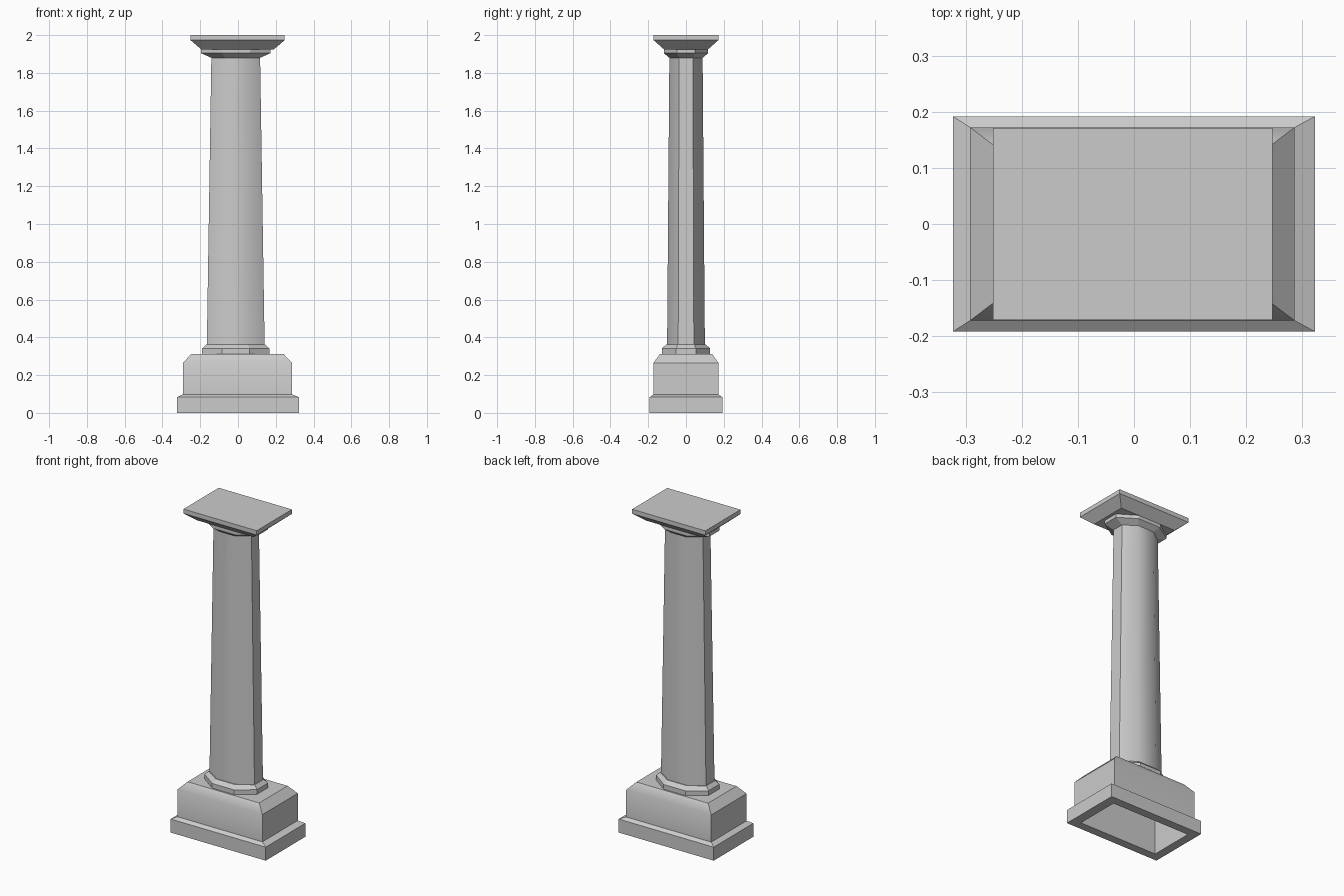
import bpy
import math

cube = bpy.data.objects.get("Cube")
if cube:
    bpy.data.objects.remove(cube, do_unlink=True)

stone = bpy.data.materials.new("grey stone")
stone.use_nodes = True
GREY = (0.6, 0.6, 0.6, 1)
stone.diffuse_color = GREY
stone.node_tree.nodes["Principled BSDF"].inputs["Base Color"].default_value = GREY


def rectangle(left, right, half_depth, z):
    return [(left, -half_depth, z), (right, -half_depth, z),
            (right, half_depth, z), (left, half_depth, z)]


def octagon(half_width, half_depth, z, centre=-0.012):
    """Flat-sided octagon, stretched to the given half extents."""
    points = []
    for i in range(8):
        a = math.pi / 8 + i * math.pi / 4
        k = math.cos(math.pi / 8)
        points.append((centre + half_width * math.cos(a) / k,
                       half_depth * math.sin(a) / k, z))
    return points


def loft(name, rings, smooth=None, joined=False):
    """Skin a stack of rings; joined links the last ring back to the first."""
    n = len(rings[0])
    verts = [p for ring in rings for p in ring]
    faces = []
    count = len(rings)
    for r in range(count if joined else count - 1):
        a, b = r * n, (r + 1) % count * n
        faces += [(a + i, a + (i + 1) % n, b + (i + 1) % n, b + i) for i in range(n)]
    if not joined:
        faces.append(tuple(reversed(range(n))))
        faces.append(tuple(range(len(verts) - n, len(verts))))
    mesh = bpy.data.meshes.new(name)
    mesh.from_pydata(verts, [], faces)
    mesh.materials.append(stone)
    obj = bpy.data.objects.new(name, mesh)
    bpy.context.collection.objects.link(obj)
    if smooth:
        bpy.ops.object.select_all(action='DESELECT')
        obj.select_set(True)
        bpy.context.view_layer.objects.active = obj
        bpy.ops.object.shade_smooth_by_angle(angle=math.radians(smooth))
    return obj


# Hollow plinth with a bevelled top edge and open underside
loft("plinth", [
    rectangle(-0.27, 0.265, 0.14, 0),
    rectangle(-0.323, 0.323, 0.192, 0),
    rectangle(-0.323, 0.323, 0.192, 0.083),
    rectangle(-0.292, 0.286, 0.172, 0.098),
    rectangle(-0.27, 0.265, 0.14, 0.098),
], joined=True)

# Pedestal shell with chamfered shoulders, closed on top and open below
pedestal = [
    rectangle(-0.27, 0.265, 0.14, 0.265),
    rectangle(-0.27, 0.265, 0.14, 0.09),
    rectangle(-0.292, 0.286, 0.172, 0.09),
    rectangle(-0.292, 0.286, 0.172, 0.265),
    rectangle(-0.247, 0.241, 0.138, 0.312),
]
loft("pedestal", pedestal, smooth=42)

# Octagonal foot moulding
loft("foot_ring", [
    octagon(0.178, 0.128, 0.31),
    octagon(0.178, 0.128, 0.341),
    octagon(0.157, 0.105, 0.362),
], smooth=20)

# Tapered oval shaft
loft("shaft", [octagon(0.153, 0.1, 0.355), octagon(0.129, 0.088, 1.885)], smooth=42)

# Octagonal collar under the top slab
loft("collar", [
    octagon(0.129, 0.088, 1.88),
    octagon(0.183, 0.117, 1.904),
    octagon(0.183, 0.117, 1.928),
], smooth=20)

# Top slab with sloping underside
loft("top_slab", [
    rectangle(-0.195, 0.19, 0.117, 1.925),
    rectangle(-0.251, 0.247, 0.171, 1.973),
    rectangle(-0.251, 0.247, 0.171, 2.0),
])
